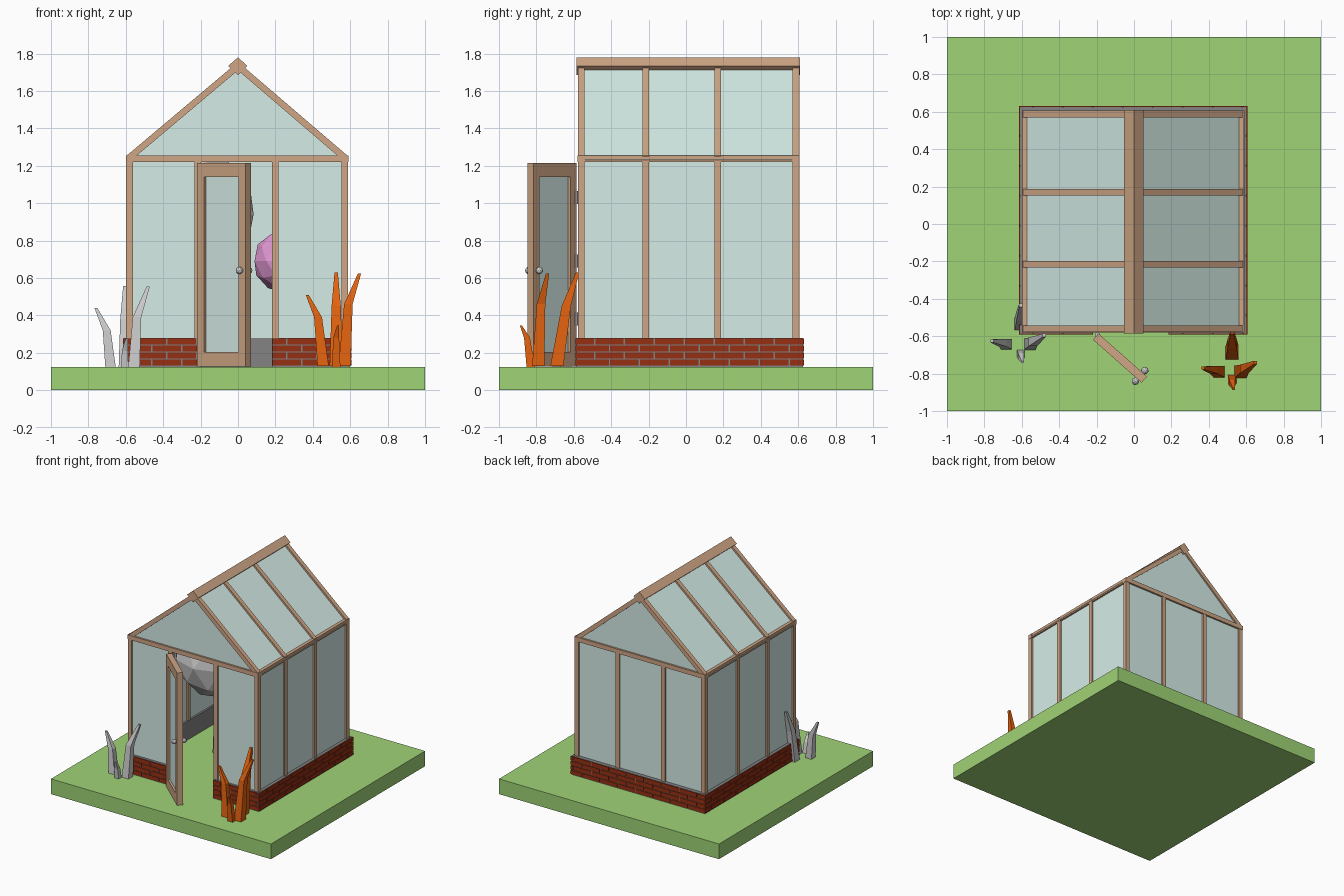
import bpy, bmesh, math
from mathutils import Matrix, Vector

if "Cube" in bpy.data.objects:
    bpy.data.objects.remove(bpy.data.objects["Cube"])


def material(name, rgb):
    m = bpy.data.materials.new(name)
    m.diffuse_color = [(c / 255) ** 2.2 for c in rgb] + [1]
    m.use_nodes = True
    m.node_tree.nodes["Principled BSDF"].inputs["Base Color"].default_value = m.diffuse_color
    return m


GREEN = material("grass", (158, 210, 117))
WOOD = material("wood", (205, 164, 132))
GLASS = material("glass", (212, 236, 230))
BRICK = material("brick", (150, 50, 24))
MORTAR = material("mortar", (130, 130, 130))
ORANGE = material("orange_leaf", (226, 98, 22))
PINK = material("pink_petal", (222, 150, 208))


def finish(name, bm, mat=None, matrix=None):
    if matrix:
        bm.transform(matrix)
    bmesh.ops.recalc_face_normals(bm, faces=bm.faces)
    me = bpy.data.meshes.new(name)
    bm.to_mesh(me)
    bm.free()
    ob = bpy.data.objects.new(name, me)
    bpy.context.collection.objects.link(ob)
    if mat:
        me.materials.append(mat)
    return ob


def add_box(bm, lo, hi):
    lo, hi = Vector(lo), Vector(hi)
    m = Matrix.Translation((lo + hi) / 2) @ Matrix.Diagonal((*(hi - lo), 1))
    bmesh.ops.create_cube(bm, size=1, matrix=m)


def boxes(name, spans, mat=None, matrix=None):
    bm = bmesh.new()
    for lo, hi in spans:
        add_box(bm, lo, hi)
    return finish(name, bm, mat, matrix)


def loft(name, rings, mat=None):
    bm = bmesh.new()
    vs = [[bm.verts.new(p) for p in r] for r in rings]
    n = len(vs[0])
    for a, b in zip(vs, vs[1:]):
        for i in range(n):
            bm.faces.new((a[i], a[(i + 1) % n], b[(i + 1) % n], b[i]))
    bm.faces.new(vs[0])
    bm.faces.new(vs[-1])
    return finish(name, bm, mat)


def prism_y(name, xz, y0, y1, mat):
    return loft(name, [[(x, y, z) for x, z in xz] for y in (y0, y1)], mat)


def solid(name, kind, pos, r, h=0, mat=None, sides=8, r2=None):
    bm = bmesh.new()
    if kind == "ball":
        bmesh.ops.create_icosphere(bm, subdivisions=2, radius=r)
    else:
        bmesh.ops.create_cone(bm, cap_ends=True, segments=sides, radius1=r,
                              radius2=r if r2 is None else r2, depth=h)
    return finish(name, bm, mat, Matrix.Translation(pos))


# Ground slab
boxes("lawn", [((-1, -1, 0), (1, 1, 0.125))], GREEN)

# Brick plinth: mortar core with a doorway gap
X0, X1, Y0, Y1 = -0.61, 0.60, -0.585, 0.625
DL, DR, T = -0.22, 0.185, 0.05
boxes("mortar_base", [((X0, Y0, .12), (DL, Y0 + T, .278)), ((DR, Y0, .12), (X1, Y0 + T, .278)),
                      ((X0, Y1 - T, .12), (X1, Y1, .278)),
                      ((X0, Y0 + T, .12), (X0 + T, Y1 - T, .278)),
                      ((X1 - T, Y0 + T, .12), (X1, Y1 - T, .278))], MORTAR)

# Bricks in four staggered courses on every outer face
bricks, L, G, P = [], 0.16, 0.008, 0.006


def course(a, b, shift):
    x = a - shift
    while x < b - 0.01:
        lo, hi = max(x, a), min(x + L - G, b)
        if hi - lo > 0.01:
            yield lo, hi
        x += L


for row in range(4):
    z0 = 0.132 + row * 0.0375
    z1, s = z0 + 0.031, (row % 2) * L / 2
    for a, b in ((X0 - P, DL), (DR, X1 + P)):
        bricks += [((u, Y0 - P, z0), (v, Y0 + .02, z1)) for u, v in course(a, b, s)]
    bricks += [((u, Y1 - .02, z0), (v, Y1 + P, z1)) for u, v in course(X0 - P, X1 + P, s)]
    for u, v in course(Y0 + .02, Y1 - .02, s):
        bricks += [((X0 - P, u, z0), (X0 + .02, v, z1)), ((X1 - .02, u, z0), (X1 + P, v, z1))]
boxes("bricks", bricks, BRICK)

# Timber posts and eave beams
H = 0.0175
PX, PY = (-0.58, -0.215, 0.2, 0.57), (-0.56, -0.215, 0.17, 0.588)
spots = [(x, y) for x in PX for y in (PY[0], PY[3])] + [(x, y) for x in (PX[0], PX[3]) for y in PY[1:3]]
boxes("posts", [((x - H, y - H, .13), (x + H, y + H, 1.225)) for x, y in spots], WOOD)
boxes("eave_beams",
      [((-.6, y - .02, 1.22), (.59, y + .02, 1.256)) for y in (PY[0], PY[3])] +
      [((x - .018, -.58, 1.22), (x + .018, .608, 1.256)) for x in (PX[0], PX[3])], WOOD)

# Rafters, roof panes, gable panes and ridge
for side, tag in ((-1, "left"), (1, "right")):
    ex = 0.6 if side < 0 else 0.59
    def strip(off, th):
        return [(side * ex, 1.25 - off), (0, 1.755 - off),
                (0, 1.755 - off - th), (side * (ex - th * .6), 1.25 - off - th * .5)]
    for i, y in enumerate(PY):
        prism_y(f"rafter_{tag}_{i}", strip(0, .045), y - H, y + H, WOOD)
    prism_y(f"roof_glass_{tag}", strip(.018, .012), PY[0], PY[3], GLASS)
for y, tag in ((PY[0], "front"), (PY[3], "back")):
    prism_y(f"gable_glass_{tag}", [(-.57, 1.24), (.56, 1.24), (0, 1.72)], y - .005, y + .005, GLASS)
prism_y("ridge", [(0, 1.78), (-.053, 1.733), (0, 1.685), (.05, 1.733)], -.585, .61, WOOD)

# Wall panes
g, zs = .005, (.27, 1.23)
panes = [((x - g, PY[0], zs[0]), (x + g, PY[3], zs[1])) for x in (PX[0], PX[3])]
panes += [((PX[0], PY[3] - g, zs[0]), (PX[3], PY[3] + g, zs[1]))]
panes += [((a, PY[0] - g, zs[0]), (b, PY[0] + g, zs[1])) for a, b in (PX[:2], PX[2:])]
boxes("wall_glass", panes, GLASS)

# Open door, swung about its left edge
M = Matrix.Translation((-.205, -.602, 0)) @ Matrix.Rotation(math.radians(-41.5), 4, "Z")
W, D, S = .347, .022, .05
boxes("door_frame", [((0, -D, .127), (S, D, 1.215)), ((W - S, -D, .127), (W, D, 1.215)),
                     ((S, -D, .127), (W - S, D, .205)), ((S, -D, 1.14), (W - S, D, 1.215))], WOOD, M)
boxes("door_glass", [((S, -g, .2), (W - S, g, 1.145))], GLASS, M)
for s in (-1, 1):
    solid(f"door_knob_{s}", "ball", M @ Vector((W - .03, s * .038, .64)), .02)
for i, z in enumerate((.38, .69, 1.03)):
    solid(f"hinge_{i}", "cone", (-.195, -.592, z), .014, .07)

# Corner plants: bent tapering blades as (base, bend, tip, width)
BLADES = [((.455, -.79, .13), (.428, -.78, .39), (.37, -.77, .51), .06),
          ((.57, -.79, .13), (.59, -.775, .46), (.65, -.74, .625), .065),
          ((.525, -.69, .13), (.525, -.64, .45), (.525, -.58, .628), .07),
          ((.525, -.83, .125), (.525, -.85, .28), (.535, -.882, .345), .045)]
for tag, off, mat in (("orange", (0, 0, 0), ORANGE), ("grey", (-1.13, .145, -.07), None)):
    for i, (*path, w) in enumerate(BLADES):
        rings = []
        for p, k in zip(path, (.5, .35, .13)):
            c = Vector(p) + Vector(off)
            rings.append([c + Vector((u * w * k, v * w * k, 0))
                          for u, v in ((-1, -1), (1, -1), (1, 1), (-1, 1))])
        loft(f"{tag}_blade_{i}", rings, mat)

# Plants inside
solid("tree_crown", "ball", (-.24, .1, .94), .34)
solid("tree_trunk", "cone", (-.24, .1, .4), .05, .56, None, 6, .03)
solid("flower_head", "ball", (.25, .1, .69), .17, 0, PINK)
solid("flower_stem", "cone", (.25, .1, .35), .025, .46, None, 6, .015)
